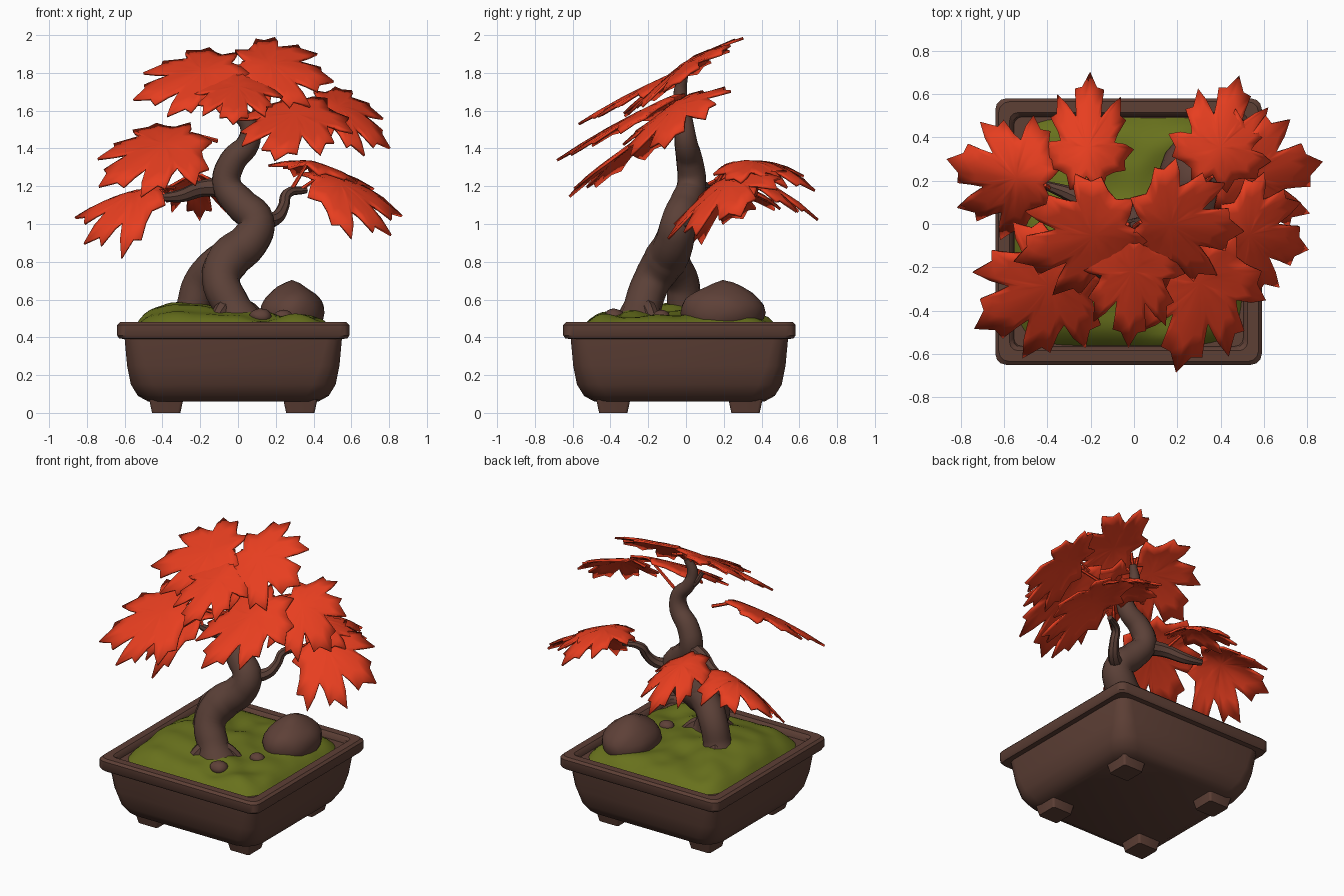
import bpy, bmesh, math
from mathutils import Vector, noise

if "Cube" in bpy.data.objects:
    bpy.data.objects.remove(bpy.data.objects["Cube"])

CX, CY = -0.025, -0.035          # pot centre


def material(name, color):
    m = bpy.data.materials.new(name)
    m.diffuse_color = (*color, 1)
    m.use_nodes = True
    m.node_tree.nodes["Principled BSDF"].inputs["Base Color"].default_value = m.diffuse_color
    return m


RED = material("leaf_red", (0.80, 0.048, 0.014))
CLAY = material("clay_brown", (0.110, 0.050, 0.036))
BARK = material("bark_brown", (0.105, 0.052, 0.039))
STONE = material("stone_brown", (0.112, 0.052, 0.039))
MOSS = material("moss_green", (0.138, 0.165, 0.012))


def finish(ob, mat, angle=35):
    ob.data.materials.clear()
    ob.data.materials.append(mat)
    bpy.ops.object.select_all(action='DESELECT')
    ob.select_set(True)
    bpy.context.view_layer.objects.active = ob
    bpy.ops.object.shade_smooth_by_angle(angle=math.radians(angle))
    return ob


def from_bmesh(name, bm, mat, angle=35):
    bmesh.ops.recalc_face_normals(bm, faces=bm.faces)
    me = bpy.data.meshes.new(name)
    bm.to_mesh(me)
    bm.free()
    ob = bpy.data.objects.new(name, me)
    bpy.context.collection.objects.link(ob)
    return finish(ob, mat, angle)


def loft(name, sections, mat, centre, angle=35):
    """Stack rounded squares given as (half width, z, corner radius)."""
    bm = bmesh.new()
    rings = []
    for h, z, r in sections:
        ring = []
        for k in range(4):
            for s in range(4):
                a = math.pi / 2 * (k + s / 3)
                c = math.pi / 4 + k * math.pi / 2
                x = math.copysign(h - r, math.cos(c)) + r * math.cos(a)
                y = math.copysign(h - r, math.sin(c)) + r * math.sin(a)
                ring.append(bm.verts.new((centre[0] + x, centre[1] + y, z)))
        rings.append(ring)
    for a, b in zip(rings, rings[1:]):
        for i in range(16):
            j = (i + 1) % 16
            bm.faces.new((a[i], a[j], b[j], b[i]))
    bm.faces.new(rings[0])
    bm.faces.new(rings[-1])
    return from_bmesh(name, bm, mat, angle)


def tube(name, points, mat, res=3):
    """Smooth tube through (x, y, z, radius) points."""
    cu = bpy.data.curves.new(name, 'CURVE')
    cu.dimensions = '3D'
    cu.bevel_depth, cu.bevel_resolution, cu.resolution_u = 1, res, 5
    cu.use_fill_caps = True
    sp = cu.splines.new('BEZIER')
    sp.bezier_points.add(len(points) - 1)
    for p, (x, y, z, r) in zip(sp.bezier_points, points):
        p.co, p.radius = (x, y, z), r
        p.handle_left_type = p.handle_right_type = 'AUTO'
    ob = bpy.data.objects.new(name, cu)
    bpy.context.collection.objects.link(ob)
    bpy.ops.object.select_all(action='DESELECT')
    ob.select_set(True)
    bpy.context.view_layer.objects.active = ob
    bpy.ops.object.convert(target='MESH')
    return finish(bpy.context.object, mat, 40)


# Pot with rolled rim, and four feet
loft("pot", [(0.45, 0.06, 0.10), (0.505, 0.09, 0.12), (0.542, 0.15, 0.12), (0.562, 0.25, 0.10),
             (0.575, 0.39, 0.08), (0.605, 0.395, 0.05), (0.615, 0.41, 0.05), (0.615, 0.465, 0.05),
             (0.60, 0.48, 0.05), (0.55, 0.48, 0.04), (0.535, 0.465, 0.04), (0.53, 0.44, 0.04)],
     CLAY, (CX, CY))
for sx in (-1, 1):
    for sy in (-1, 1):
        loft("pot_foot", [(0.075, 0, 0.015), (0.09, 0.07, 0.015)], CLAY,
             (CX + sx * 0.355, CY + sy * 0.35))

# Moss bed: bumpy grid that dips at its rim
bm = bmesh.new()
bmesh.ops.create_grid(bm, x_segments=36, y_segments=36, size=0.53)
for v in bm.verts:
    x, y = v.co.x, v.co.y
    edge = (abs(x / 0.53) ** 6 + abs(y / 0.53) ** 6) ** (1 / 6)
    if edge > 1:
        x, y, edge = x / edge, y / edge, 1
    mound = 0.07 * math.exp(-((x + 0.28) ** 2 + (y + 0.05) ** 2) / 0.08)
    bump = 0.035 * noise.noise((x * 6, y * 6, 3))
    v.co = (x + CX, y + CY, 0.435 + (0.08 + mound + bump) * (1 - edge ** 10))
from_bmesh("moss", bm, MOSS, 40)


# Boulder and pebbles
def rock(name, x, y, z, rx, ry, rz, seed, peak=0.0):
    bm = bmesh.new()
    bmesh.ops.create_icosphere(bm, subdivisions=3, radius=1)
    for v in bm.verts:
        p = v.co.copy()
        d = 1 + 0.07 * noise.noise(p * 1.5 + Vector((seed, 0, 0)))
        tip = peak * max(0, 1 - math.hypot(p.x, p.y) * 1.6) if p.z > 0 else 0
        v.co = (x + p.x * d * rx, y + p.y * d * ry, z + p.z * d * rz + tip)
    return from_bmesh(name, bm, STONE, 30)


rock("boulder", 0.285, 0.195, 0.53, 0.17, 0.225, 0.145, 4, 0.025)
for i, (x, y, r) in enumerate([(0.12, -0.38, 0.06), (0.24, -0.13, 0.05), (-0.34, 0.1, 0.06)]):
    rock("pebble", x, y, 0.51, r, r * 0.9, r * 0.7, i * 7)

# Trunk, second leg, root toes and branches
tube("trunk", [(0.02, -0.25, 0.45, 0.14), (-0.03, -0.23, 0.56, 0.10), (-0.09, -0.18, 0.70, 0.10),
               (-0.05, -0.11, 0.81, 0.115), (0.06, -0.06, 0.91, 0.105), (0.10, -0.04, 1.01, 0.095),
               (0.01, 0.0, 1.11, 0.088), (-0.06, 0.03, 1.21, 0.078), (-0.03, 0.02, 1.33, 0.072),
               (0.055, 0.0, 1.43, 0.062), (0.06, -0.01, 1.52, 0.052), (-0.01, -0.02, 1.61, 0.042),
               (-0.03, -0.03, 1.70, 0.036), (0.0, -0.01, 1.79, 0.022)], BARK, 4)
tube("trunk_leg", [(-0.26, 0.0, 0.45, 0.13), (-0.235, -0.01, 0.57, 0.09),
                   (-0.20, -0.02, 0.69, 0.09), (-0.11, -0.07, 0.79, 0.095),
                   (0.02, -0.07, 0.88, 0.085)], BARK, 4)
for x, y, dx, dy in [(0.0, -0.22, 0.11, 0.04), (-0.05, -0.25, -0.06, -0.08),
                     (-0.24, 0.0, -0.05, 0.10), (-0.24, -0.02, -0.09, -0.07)]:
    tube("root", [(x, y, 0.58, 0.04), (x + dx * 0.6, y + dy * 0.6, 0.54, 0.045),
                  (x + dx * 1.3, y + dy * 1.3, 0.47, 0.035)], BARK, 2)
tube("right_branch", [(0.10, -0.03, 1.01, 0.05), (0.20, 0.04, 1.03, 0.038),
                      (0.24, 0.09, 1.09, 0.03), (0.26, 0.13, 1.16, 0.028),
                      (0.36, 0.19, 1.18, 0.018)], BARK, 2)
tube("left_branch", [(-0.05, 0.03, 1.19, 0.055), (-0.18, 0.08, 1.19, 0.045),
                     (-0.30, 0.14, 1.15, 0.035), (-0.41, 0.18, 1.14, 0.02)], BARK, 2)
tube("top_twig", [(0.0, -0.02, 1.59, 0.03), (-0.06, -0.03, 1.64, 0.02),
                  (-0.09, -0.05, 1.70, 0.014)], BARK, 2)

# Half outline of a toothed maple leaf: (along midrib, sideways)
HALF = [(0.02, 0), (-0.05, 0.08), (-0.12, 0.22), (0.03, 0.27), (0.07, 0.38), (0.09, 0.53),
        (0.19, 0.52), (0.30, 0.64), (0.35, 0.51), (0.36, 0.37), (0.44, 0.41), (0.58, 0.52),
        (0.62, 0.44), (0.81, 0.44), (0.72, 0.30), (0.60, 0.17), (0.73, 0.18), (0.87, 0.20),
        (0.89, 0.10), (1.04, 0)]
OUTLINE = HALF + [(u, -v) for u, v in HALF[-2:0:-1]]


def leaf(base, heading, length, width, gx, gy, droop, cup):
    """Leaf laid out in plan, tilted by slopes gx, gy, drooped along and cupped across."""
    a = math.radians(heading)
    bm = bmesh.new()

    def vert(u, v):
        crease = 0.02 * min(1, abs(v) * 5) - 0.012 * abs(math.sin(3 * math.atan2(v, u + 0.15)))
        u, v = u * length, v * width
        dx = u * math.cos(a) - v * math.sin(a)
        dy = u * math.sin(a) + v * math.cos(a)
        dz = gx * dx + gy * dy - droop * u * u - cup * v * v - crease
        return bm.verts.new((base[0] + dx, base[1] + dy, base[2] + dz))

    mid = vert(0.3, 0)
    rings = [[vert(0.3 + (u - 0.3) * t, v * t) for u, v in OUTLINE] for t in (0.35, 0.7, 1)]
    n = len(OUTLINE)
    for i in range(n):
        j = (i + 1) % n
        bm.faces.new((mid, rings[0][i], rings[0][j]))
        for p, q in zip(rings, rings[1:]):
            bm.faces.new((p[i], q[i], q[j], p[j]))
    ob = from_bmesh("leaf", bm, RED, 40)
    sol = ob.modifiers.new("thickness", 'SOLIDIFY')
    sol.thickness, sol.offset = 0.014, 0


# Each leaf: base, heading, length, width, slopes, droop, cup, petiole start
LEAVES = [((-0.22, 0.21, 1.26), 88, 0.47, 0.33, 0.0, 0.0, 1.0, 2.0, (-0.18, 0.08, 1.19)),
          ((0.36, 0.22, 1.31), 75, 0.46, 0.38, -0.1, 0.33, 1.2, 0.8, (0.27, 0.13, 1.16)),
          ((-0.41, 0.18, 1.18), 165, 0.45, 0.46, 0.15, 0.42, 0.6, 2.3, (-0.38, 0.16, 1.14)),
          ((0.40, 0.19, 1.23), 12, 0.46, 0.50, -0.08, 0.55, 0.9, 1.0, (0.33, 0.17, 1.18)),
          ((-0.25, -0.20, 1.48), 210, 0.54, 0.52, 0.05, 0.53, 0.35, 0.5, (-0.11, -0.13, 1.44)),
          ((0.35, -0.10, 1.66), 255, 0.58, 0.49, 0.0, 0.43, 0.2, 0.5, (0.05, -0.01, 1.52)),
          ((0.42, -0.02, 1.66), -14, 0.38, 0.46, -0.1, 0.52, 1.1, 0.5, (0.34, -0.04, 1.63)),
          ((-0.03, 0.00, 1.85), 198, 0.53, 0.46, 0.03, 0.60, 0.25, 0.5, (-0.02, -0.02, 1.75)),
          ((0.0, -0.07, 1.79), 267, 0.48, 0.38, 0.0, 0.40, 0.25, 0.6, (-0.02, -0.02, 1.72)),
          ((0.03, 0.01, 1.86), -5, 0.46, 0.48, 0.0, 0.66, 0.35, 0.5, (-0.01, -0.02, 1.76))]
for *shape, stem in LEAVES:
    leaf(*shape)
    tube("petiole", [(*stem, 0.012), (*shape[0], 0.009)], RED, 1)
